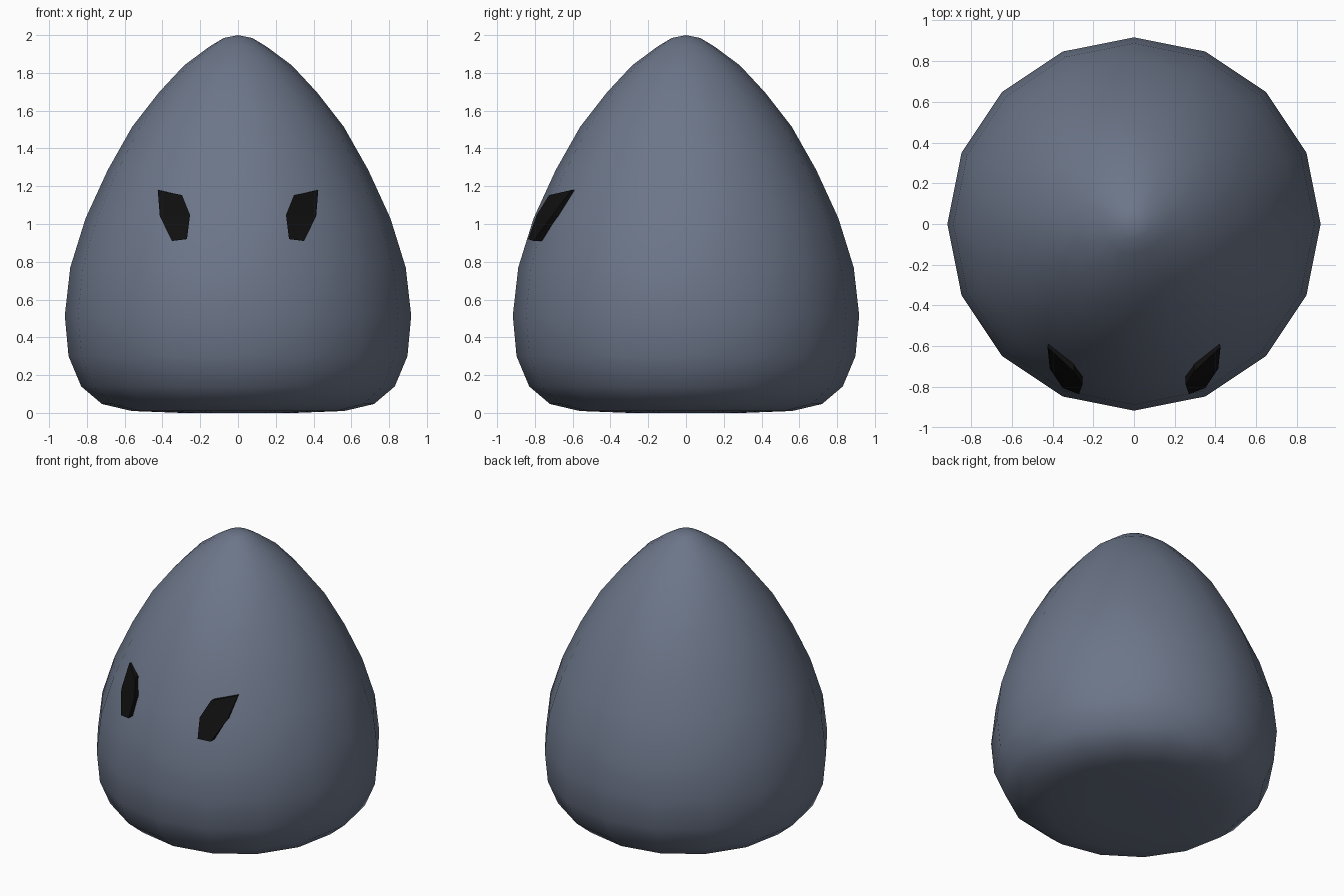
import bpy, bmesh, math
from mathutils import Vector

if "Cube" in bpy.data.objects:
    bpy.data.objects.remove(bpy.data.objects["Cube"])


def make_object(name, bm, color, smooth):
    bmesh.ops.recalc_face_normals(bm, faces=bm.faces)
    mesh = bpy.data.meshes.new(name)
    bm.to_mesh(mesh)
    bm.free()
    for p in mesh.polygons:
        p.use_smooth = smooth
    mat = bpy.data.materials.new(name + "_color")
    mat.diffuse_color = color
    mat.use_nodes = True
    mat.node_tree.nodes["Principled BSDF"].inputs["Base Color"].default_value = mat.diffuse_color
    mesh.materials.append(mat)
    obj = bpy.data.objects.new(name, mesh)
    bpy.context.collection.objects.link(obj)
    return obj


# Body: 16-sided smooth teardrop of revolution, (radius, height) from top to bottom
SIDES = 16
profile = [(0.075, 1.985), (0.15, 1.94), (0.285, 1.84), (0.42, 1.695),
           (0.56, 1.515), (0.69, 1.285), (0.807, 1.03), (0.888, 0.77),
           (0.917, 0.515), (0.897, 0.30), (0.83, 0.14), (0.72, 0.047),
           (0.562, 0.01), (0.30, 0.0)]
bm = bmesh.new()
rings = []
for r, z in profile:
    rings.append([bm.verts.new((r * math.cos(math.tau * i / SIDES),
                                r * math.sin(math.tau * i / SIDES), z))
                  for i in range(SIDES)])
top, bottom = bm.verts.new((0, 0, 2)), bm.verts.new((0, 0, 0))
for i in range(SIDES):
    j = (i + 1) % SIDES
    for a, b in zip(rings, rings[1:]):
        bm.faces.new((a[i], a[j], b[j], b[i]))
    bm.faces.new((top, rings[0][i], rings[0][j]))
    bm.faces.new((bottom, rings[-1][j], rings[-1][i]))
make_object("body", bm, (0.15, 0.18, 0.25, 1), True)

# Eyes: flat-shaded slanted hexagonal slabs set into the front, mirrored in x
outline = [(0.425, -0.605, 1.18), (0.296, -0.725, 1.153), (0.254, -0.79, 1.048),
           (0.27, -0.836, 0.92), (0.35, -0.806, 0.91), (0.414, -0.71, 1.042)]
inward = Vector((-0.015, 0.05, 0))
for side, name in ((1, "eye_right"), (-1, "eye_left")):
    bm = bmesh.new()
    front = [bm.verts.new((side * x, y, z)) for x, y, z in outline]
    back = [bm.verts.new((side * (x + inward.x * (x > 0.4)), y + inward.y, z))
            for x, y, z in outline]
    for ring in (front, back):
        bm.faces.new((ring[0], ring[1], ring[2], ring[5]))
        bm.faces.new((ring[2], ring[3], ring[4], ring[5]))
    for i in range(6):
        j = (i + 1) % 6
        bm.faces.new((front[i], front[j], back[j], back[i]))
    make_object(name, bm, (0.005, 0.005, 0.005, 1), False)
